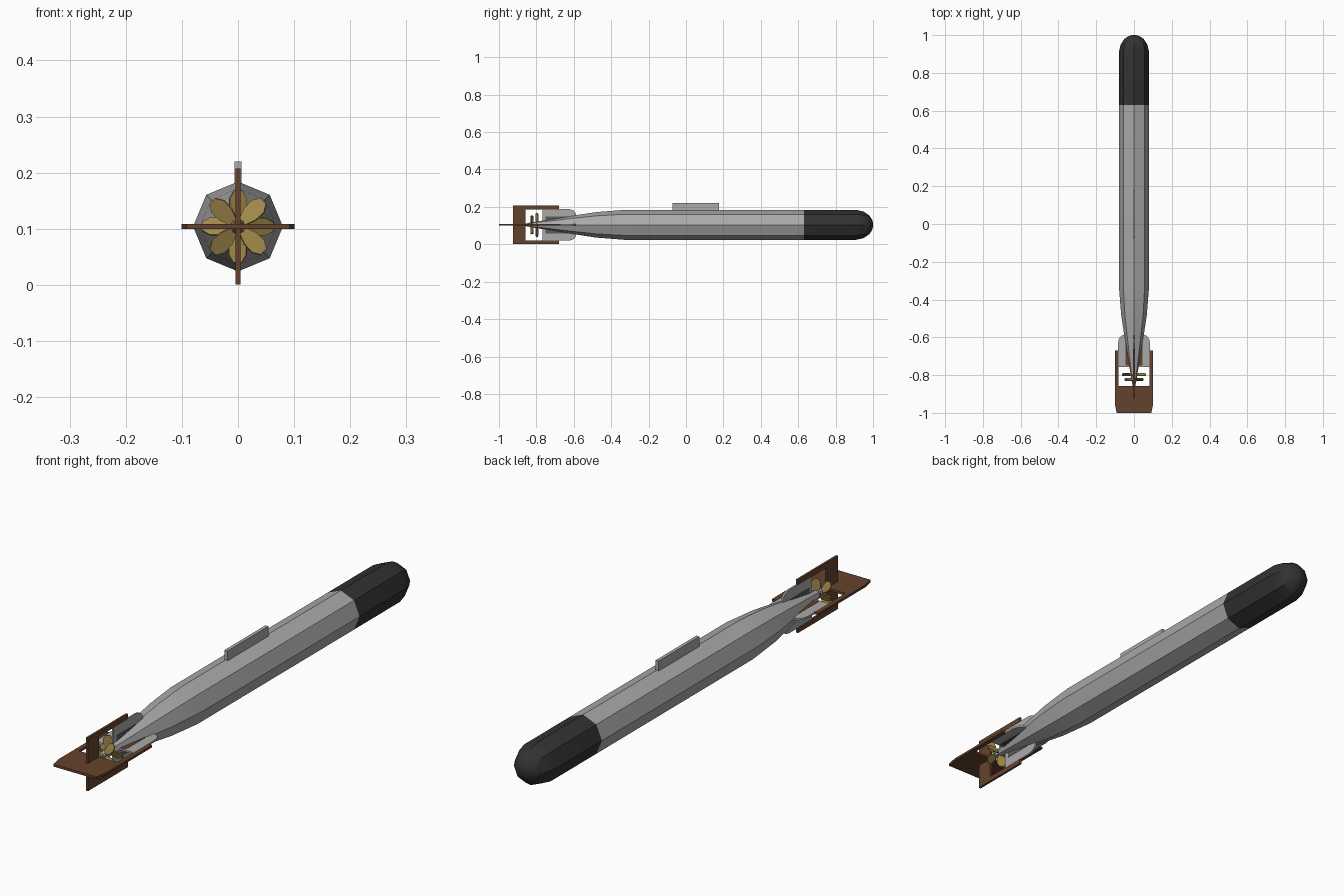
import bpy, bmesh, math
from mathutils import Matrix, Vector

if "Cube" in bpy.data.objects:
    bpy.data.objects.remove(bpy.data.objects["Cube"])

AXIS = 0.104  # height of the hull centreline


def material(name, rgb):
    m = bpy.data.materials.new(name)
    m.diffuse_color = (*rgb, 1)
    m.use_nodes = True
    m.node_tree.nodes["Principled BSDF"].inputs["Base Color"].default_value = m.diffuse_color
    return m


GREY = material("hull grey", (0.40, 0.40, 0.40))
BLACK = material("nose black", (0.032, 0.032, 0.032))
BROWN = material("rudder brown", (0.13, 0.055, 0.027))
BRASS = material("brass", (0.36, 0.25, 0.07))
DARK = material("dark grey", (0.11, 0.105, 0.10))


def finish(bm, name, mat, smooth=False):
    bmesh.ops.recalc_face_normals(bm, faces=bm.faces)
    me = bpy.data.meshes.new(name)
    bm.to_mesh(me)
    bm.free()
    me.materials.append(mat)
    ob = bpy.data.objects.new(name, me)
    bpy.context.collection.objects.link(ob)
    if smooth:
        bpy.ops.object.select_all(action='DESELECT')
        ob.select_set(True)
        bpy.context.view_layer.objects.active = ob
        bpy.ops.object.shade_smooth_by_angle(angle=math.radians(30))
    return ob


def lathe(name, profile, mat, sides=8, smooth=True):
    """Skin rings of (y, radius) along the hull axis and cap both ends."""
    bm = bmesh.new()
    rings = []
    for y, r in profile:
        rings.append([bm.verts.new((r * math.cos(k * math.tau / sides), y,
                                    AXIS + r * math.sin(k * math.tau / sides)))
                      for k in range(sides)])
    for a, b in zip(rings, rings[1:]):
        for k in range(sides):
            n = (k + 1) % sides
            bm.faces.new((a[k], a[n], b[n], b[k]))
    bm.faces.new(rings[0])
    bm.faces.new(rings[-1])
    return finish(bm, name, mat, smooth)


def plate(name, outline, thick, angle, mat):
    """Flat (radius, y) outline extruded evenly, then turned about the axis."""
    bm = bmesh.new()
    face = bm.faces.new([bm.verts.new((u, y, -thick / 2)) for u, y in outline])
    ext = bmesh.ops.extrude_face_region(bm, geom=[face])
    bmesh.ops.translate(bm, vec=(0, 0, thick),
                        verts=[v for v in ext["geom"] if isinstance(v, bmesh.types.BMVert)])
    bm.transform(Matrix.Translation((0, 0, AXIS)) @ Matrix.Rotation(angle, 4, 'Y'))
    return finish(bm, name, mat)


def box(name, centre, size, mat):
    bm = bmesh.new()
    bmesh.ops.create_cube(bm, size=1)
    bm.transform(Matrix.Translation(centre) @ Matrix.Diagonal((*size, 1)))
    return finish(bm, name, mat)


# Hull, nose and top rail
lathe("hull", [(-0.84, 0.011), (-0.72, 0.030), (-0.60, 0.050), (-0.48, 0.068),
               (-0.33, 0.080), (0.63, 0.080)], GREY)
lathe("nose", [(0.63, 0.080), (0.91, 0.080), (0.95, 0.071), (0.98, 0.051),
               (0.995, 0.028), (1.0, 0.010)], BLACK)
box("top_rail", (0, 0.052, 0.198), (0.013, 0.25, 0.044), GREY)

# Four stabiliser fins with rounded front corners and an inset panel
for i, side in enumerate(("right", "bottom", "left", "top")):
    ang = i * math.pi / 2
    back = -0.757 if i % 2 == 0 else -0.768
    corner = [(0.055 + 0.029 * math.cos(t), -0.630 + 0.042 * math.sin(t))
              for t in (k * math.pi / 8 for k in range(5))]
    plate(side + "_fin", [(0.004, back), (0.084, back)] + corner + [(0.004, -0.588)],
          0.007, ang, GREY)
    plate(side + "_fin_panel", [(0.004, -0.75), (0.045, -0.75), (0.045, -0.63), (0.004, -0.63)],
          0.009, ang, BROWN if i % 2 == 0 else DARK)


# Horizontal and vertical rudders, each a U-shaped frame around the propellers
def frame(name, back, front, tip, chamfer, angle):
    half = [(tip - chamfer, back), (tip, back + chamfer * 5), (tip, front),
            (0.083, front), (0.083, -0.857)]
    if not chamfer:
        half = half[1:]
    mirrored = [(-u, y) for u, y in reversed(half)]
    plate(name, half + mirrored, 0.009, angle, BROWN)


frame("horizontal_rudder", -1.0, -0.67, 0.101, 0.009, 0)
frame("vertical_rudder", -0.925, -0.68, 0.103, 0, math.pi / 2)

# Propeller shaft and two four-bladed propellers, offset by 45 degrees
lathe("propeller_shaft", [(-0.86, 0.006), (-0.84, 0.010), (-0.78, 0.012)], BRASS)
BLADE = [(0.006, 0.006), (0.030, 0.016), (0.050, 0.017), (0.064, 0.008)]


def propeller(name, y, turn, pitch):
    bm = bmesh.new()
    outline = [(w, r) for r, w in BLADE] + [(-w, r) for r, w in reversed(BLADE)]
    for k in range(4):
        m = (Matrix.Translation((0, y, AXIS)) @ Matrix.Rotation(turn + k * math.pi / 2, 4, 'Y')
             @ Matrix.Rotation(pitch, 4, 'Z'))
        front = [bm.verts.new(m @ Vector((w, -0.002, r))) for w, r in outline]
        rear = [bm.verts.new(m @ Vector((w, 0.002, r))) for w, r in outline]
        bm.faces.new(front)
        bm.faces.new(rear)
        for a in range(len(outline)):
            b = (a + 1) % len(outline)
            bm.faces.new((front[a], front[b], rear[b], rear[a]))
    finish(bm, name, BRASS)


propeller("front_propeller", -0.797, 0, math.radians(25))
propeller("rear_propeller", -0.823, math.pi / 4, math.radians(-25))
